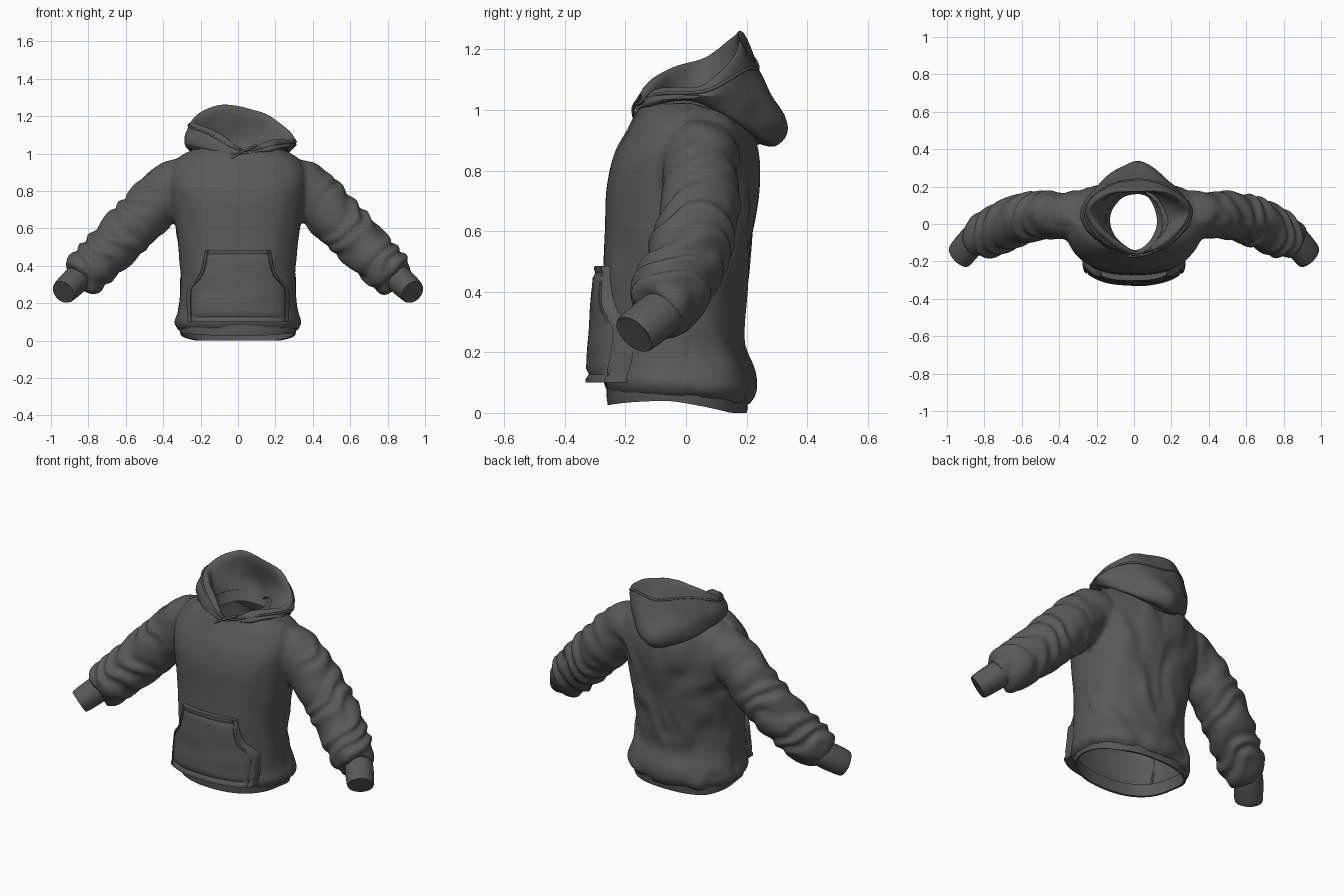
import bpy, bmesh, math
from mathutils import Vector, noise

if bpy.data.objects.get("Cube"):
    bpy.data.objects.remove(bpy.data.objects["Cube"])

fabric = bpy.data.materials.new("charcoal fabric")
fabric.use_nodes = True
GREY = (0.1, 0.1, 0.1, 1)
fabric.diffuse_color = GREY
fabric.node_tree.nodes["Principled BSDF"].inputs["Base Color"].default_value = GREY


def spline(points, steps, closed=False):
    """Catmull-Rom samples through points of any dimension."""
    pts = [Vector(p) for p in points]
    n = len(pts)
    get = (lambda i: pts[i % n]) if closed else (lambda i: pts[min(max(i, 0), n - 1)])
    out = []
    for i in range(n if closed else n - 1):
        a, b, c, d = (get(i + k) for k in (-1, 0, 1, 2))
        for s in range(steps):
            t = s / steps
            out.append(0.5 * (2 * b + (c - a) * t + (2 * a - 5 * b + 4 * c - d) * t * t
                              + (3 * b - a - 3 * c + d) * t ** 3))
    return out if closed else out + [pts[-1]]


def loft(bm, rings, closed=True, caps=False):
    rows = [[bm.verts.new(p) for p in ring] for ring in rings]
    n = len(rows[0])
    for low, high in zip(rows, rows[1:]):
        for i in range(n if closed else n - 1):
            j = (i + 1) % n
            bm.faces.new((low[i], low[j], high[j], high[i]))
    if caps:
        bm.faces.new(rows[0][::-1])
        bm.faces.new(rows[-1])


def finish(name, bm, angle=50):
    bmesh.ops.recalc_face_normals(bm, faces=bm.faces)
    mesh = bpy.data.meshes.new(name)
    bm.to_mesh(mesh)
    bm.free()
    obj = bpy.data.objects.new(name, mesh)
    bpy.context.collection.objects.link(obj)
    mesh.materials.append(fabric)
    bpy.ops.object.select_all(action='DESELECT')
    obj.select_set(True)
    bpy.context.view_layer.objects.active = obj
    bpy.ops.object.shade_smooth_by_angle(angle=math.radians(angle))
    return obj


def piping(name, points, radius, closed=False):
    curve = bpy.data.curves.new(name, 'CURVE')
    curve.dimensions = '3D'
    curve.bevel_depth = radius
    curve.bevel_resolution = 1
    line = curve.splines.new('POLY')
    line.points.add(len(points) - 1)
    for p, co in zip(line.points, points):
        p.co = (*co, 1)
    line.use_cyclic_u = closed
    curve.materials.append(fabric)
    bpy.context.collection.objects.link(bpy.data.objects.new(name, curve))


# Torso profile: height, half width, front depth, back depth
TORSO = spline([(.06, .315, -.255, .195), (.1, .338, -.275, .225), (.16, .32, -.278, .222),
                (.25, .31, -.278, .188), (.4, .31, -.277, .202), (.6, .335, -.268, .222),
                (.75, .36, -.264, .237), (.85, .37, -.238, .237), (.93, .355, -.197, .217),
                (.99, .3, -.165, .19), (1.035, .21, -.14, .165)], 4)
POWER = 2.4


def oval(z, a, front, back, count=64):
    mid, b = (front + back) / 2, (back - front) / 2
    ring = []
    for i in range(count):
        t = math.tau * i / count
        c, s = math.cos(t), math.sin(t)
        ring.append(Vector((a * math.copysign(abs(c) ** (2 / POWER), c),
                            mid + b * math.copysign(abs(s) ** (2 / POWER), s), z)))
    return ring


def drop_back(p):
    """The hem hangs lower behind."""
    p.z -= .045 * max(0, min(1, (p.y + .05) / .25)) * max(0, 1 - p.z / .3)
    return p


def torso_front(x, z):
    z0, a, front, back = min(TORSO, key=lambda r: abs(r[0] - z))
    for low, high in zip(TORSO, TORSO[1:]):
        if low[0] <= z <= high[0]:
            _, a, front, back = low.lerp(high, (z - low[0]) / (high[0] - low[0]))
    b = (back - front) / 2
    return (front + back) / 2 - b * max(0, 1 - abs(x / a) ** POWER) ** (1 / POWER)


def tube_rings(path, side, steps=5, count=32):
    """Rings along a path of x, y, z, height radius and depth radius."""
    samples = spline(path, steps)
    rings = []
    for i, q in enumerate(samples):
        before, after = samples[max(i - 1, 0)], samples[min(i + 1, len(samples) - 1)]
        tangent = Vector((after - before)[:3]).normalized()
        u = Vector((0, 1, 0))
        u = (u - tangent * u.dot(tangent)).normalized()
        v = tangent.cross(u)
        ring = []
        for k in range(count):
            t = math.tau * k / count
            p = Vector(q[:3]) + u * (q[4] * math.cos(t)) + v * (q[3] * math.sin(t))
            ring.append(Vector((p.x * side, p.y, p.z)))
        rings.append(ring)
    return rings


SLEEVE = [(.25, .04, .86, .125, .13), (.38, .047, .795, .145, .128), (.5, .045, .675, .142, .128),
          (.62, .02, .555, .138, .132), (.74, -.035, .435, .128, .128),
          (.815, -.075, .36, .122, .115), (.85, -.1, .33, .1, .095)]
CUFF = [(.825, -.05, .36, .07, .075), (.87, -.095, .32, .074, .08), (.928, -.165, .265, .068, .078),
        (.926, -.162, .267, .058, .068), (.87, -.095, .32, .062, .068)]

# Body and sleeves fused into one garment
bm = bmesh.new()
loft(bm, [[drop_back(p) for p in oval(*row)] for row in TORSO], caps=True)
for side in (-1, 1):
    loft(bm, tube_rings(SLEEVE, side), caps=True)
body = finish("body_and_sleeves", bm)
remesh = body.modifiers.new("fuse", 'REMESH')
remesh.mode = 'VOXEL'
remesh.voxel_size = .012
relax = body.modifiers.new("relax", 'SMOOTH')
relax.iterations = 6
for name in ("fuse", "relax"):
    bpy.ops.object.modifier_apply(modifier=name)


def fold_depth(p):
    """Cloth folds: rings near the wrist, soft diagonals on the body."""
    x = abs(p.x)
    along = x * .7 - p.z * .7
    sleeve = max(0, min(1, (x - .4) / .2))
    wobble = noise.noise(p * 6)
    rings = .008 * sleeve * math.sin(along * 62 + wobble * 5 + p.y * 14)
    lean = p.z * 7 - x * 16 if p.y > 0 else p.z * 4 - x * 9
    drape = .007 * (1 - sleeve) * math.sin(lean * 1.6 + wobble * 3)
    if p.y < 0:
        drape *= .35
    return rings + drape + .004 * wobble


bm = bmesh.new()
bm.from_mesh(body.data)
bm.normal_update()
for v, move in [(v, v.normal * fold_depth(v.co)) for v in bm.verts]:
    v.co += move
# Open the hem and the neck
holes = []
for f in bm.faces:
    c = f.calc_center_median()
    hem = c.z < .1 and abs(c.x) < .4 and f.normal.z < -.8
    neck = c.z > .95 and (c.x / .15) ** 2 + ((c.y - .01) / .17) ** 2 < 1
    if hem or neck:
        holes.append(f)
bmesh.ops.delete(bm, geom=holes, context='FACES')
bm.to_mesh(body.data)
bm.free()
bpy.ops.object.shade_smooth_by_angle(angle=math.radians(60))

# Ribbed hem band with an inner return
bm = bmesh.new()
band = [(.1, .318, -.262, .205), (.05, .314, -.262, .203), (.025, .308, -.258, .2),
        (.028, .298, -.248, .19), (.1, .302, -.25, .193)]
rings = [oval(*row) for row in band]
for ring in rings:
    for p in ring:
        drop_back(p)
        p.z = max(0, p.z + .015 * (abs(p.x) / .31) ** 2)
loft(bm, rings)
finish("hem_band", bm)

# Cuffs
for side, label in ((1, "left"), (-1, "right")):
    bm = bmesh.new()
    loft(bm, tube_rings(CUFF, side, steps=3))
    finish(label + "_cuff", bm)

# Hood rings from outer seam over the rim to the neck: front, front side, side, back side, back
HOOD = [
    [(0, -.155, .985), (.17, -.1, 1.01), (.25, .03, 1.02), (.15, .17, .95), (0, .21, .9)],
    [(0, -.165, .99), (.19, -.105, 1.025), (.285, .04, 1.035), (.17, .22, .935), (0, .29, .878)],
    [(0, -.17, 1), (.2, -.1, 1.045), (.3, .06, 1.065), (.17, .235, 1), (0, .34, .94)],
    [(0, -.168, 1.01), (.195, -.095, 1.065), (.295, .07, 1.09), (.175, .21, 1.11), (0, .275, 1.06)],
    [(0, -.16, 1.03), (.165, -.08, 1.1), (.27, .065, 1.13), (.165, .175, 1.215), (0, .185, 1.245)],
    [(0, -.145, 1.02), (.14, -.07, 1.085), (.24, .06, 1.115), (.145, .155, 1.19), (0, .165, 1.215)],
    [(0, -.14, 1), (.12, -.07, 1.03), (.19, .04, 1.06), (.12, .16, 1.09), (0, .2, 1.08)],
    [(0, -.14, .97), (.09, -.08, .98), (.125, .02, .98), (.08, .13, .98), (0, .165, .97)]]
SLUMP = [0, .2, .5, .8, 1, 1, .5, 0]


def hood_ring(half, slump):
    pts = half + [(-x, y, z) for x, y, z in half[-2:0:-1]]
    return spline([(x + .025 * slump, y, z - .17 * x * slump) for x, y, z in pts], 8, True)


controls = [hood_ring(h, s) for h, s in zip(HOOD, SLUMP)]
columns = [spline(col, 5) for col in zip(*controls)]
rings = [list(r) for r in zip(*columns)]
bm = bmesh.new()
loft(bm, rings)
bm.normal_update()
for v in bm.verts:
    v.co += v.normal * .012 * noise.noise(v.co * 9)
finish("hood", bm, 70)
piping("hood_rim_seam", [p.copy() for p in rings[17]], .006, True)
piping("hood_neck_seam", [p.copy() for p in rings[2]], .005, True)

# Crossed overlap at the throat
piping("throat_overlap", spline([(-.035, -.17, .975), (.02, -.172, 1.01), (.1, -.15, 1.045)], 6), .007)

# Front pocket with a stitched border
outline = spline([(.27, .1), (.275, .2), (.272, .27), (.25, .305), (.212, .345), (.19, .4),
                  (.175, .485)], 6)
BORDER = [(1, -.4), (1, .85), (.985, 1), (.93, 1), (.915, .8), (.9, 1)]
across = BORDER + [(k / 10, 1) for k in range(8, -9, -1)] + [(-s, d) for s, d in BORDER[::-1]]
rows = []
last = len(outline) - 1
for i, (w, z) in enumerate([tuple(outline[0])] + [tuple(o) for o in outline] + [tuple(outline[-1])]):
    lip = -.4 if i in (0, last + 2) else .8 if i in (3, last - 1) else 1
    rise = (z - .1) / .385
    depth = .055 * (1 - rise) + .03 * rise
    rows.append([Vector((w * s, torso_front(w * s, z) - depth * min(d, lip)
                         + .006 * noise.noise(Vector((w * s * 7, 0, z * 9))), z))
                 for s, d in across])
bm = bmesh.new()
loft(bm, rows, closed=False)
finish("front_pocket", bm, 40)
